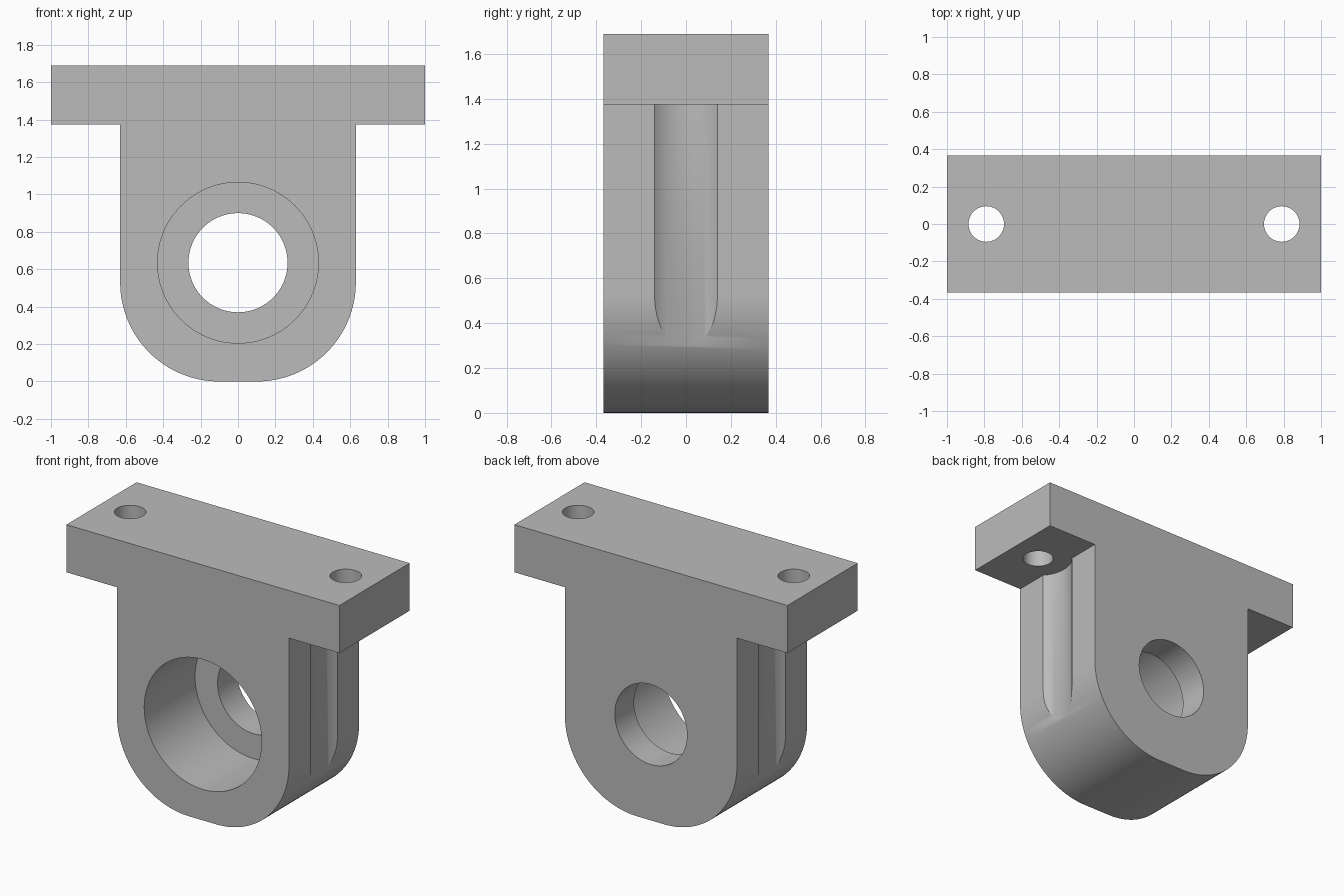
import bpy, bmesh, math
from mathutils import Matrix

cube = bpy.data.objects.get("Cube")
if cube:
    bpy.data.objects.remove(cube, do_unlink=True)

DEPTH = 0.367      # half thickness of the bracket
TOP, LEDGE = 1.69, 1.375
HALF_BODY, CORNER = 0.63, 0.53
BORE_Z = 0.635
BOLT_X = 0.79

grey = bpy.data.materials.new("plain_grey")
grey.use_nodes = True
colour = (0.5, 0.5, 0.5, 1)
grey.diffuse_color = colour
grey.node_tree.nodes["Principled BSDF"].inputs["Base Color"].default_value = colour


def add_object(name, bm):
    bmesh.ops.recalc_face_normals(bm, faces=bm.faces)
    mesh = bpy.data.meshes.new(name)
    bm.to_mesh(mesh)
    bm.free()
    mesh.materials.append(grey)
    obj = bpy.data.objects.new(name, mesh)
    bpy.context.collection.objects.link(obj)
    return obj


def cutter(name, radius, start, end, x=0, along_y=False):
    """Cylinder running from start to end, along z or along y through the bore."""
    bm = bmesh.new()
    bmesh.ops.create_cone(bm, cap_ends=True, segments=96, radius1=radius,
                          radius2=radius, depth=end - start)
    mid = (start + end) / 2
    if along_y:
        place = Matrix.Translation((0, mid, BORE_Z)) @ Matrix.Rotation(math.pi / 2, 4, "X")
    else:
        place = Matrix.Translation((x, 0, mid))
    bm.transform(place)
    obj = add_object(name, bm)
    obj.hide_render = True
    return obj


# Bracket: T-shaped outline with rounded lower corners, extruded front to back
half = [(1, TOP), (1, LEDGE), (HALF_BODY, LEDGE)]
steps = 32
for i in range(steps + 1):
    a = math.pi / 2 * i / steps
    half.append((HALF_BODY - CORNER + CORNER * math.cos(a), CORNER - CORNER * math.sin(a)))
outline = half + [(-x, z) for x, z in reversed(half)]

bm = bmesh.new()
face = bm.faces.new([bm.verts.new((x, -DEPTH, z)) for x, z in outline])
sweep = bmesh.ops.extrude_face_region(bm, geom=[face])
verts = [g for g in sweep["geom"] if isinstance(g, bmesh.types.BMVert)]
bmesh.ops.translate(bm, verts=verts, vec=(0, 2 * DEPTH, 0))
bracket = add_object("bearing_bracket", bm)

# Stepped bore, bolt holes and bolt clearance grooves
cutters = [
    cutter("counterbore_cutter", 0.43, -1, 0.165, along_y=True),
    cutter("bore_cutter", 0.265, -1, 1, along_y=True),
]
for side, s in (("left", 1), ("right", -1)):
    cutters.append(cutter(side + "_bolt_hole_cutter", 0.095, 1, 2, x=s * BOLT_X))
    cutters.append(cutter(side + "_groove_cutter", 0.213, -0.2, LEDGE, x=s * BOLT_X))

bpy.context.view_layer.objects.active = bracket
bracket.select_set(True)
for c in cutters:
    mod = bracket.modifiers.new(c.name, "BOOLEAN")
    mod.operation = "DIFFERENCE"
    mod.solver = "EXACT"
    mod.object = c
    bpy.ops.object.modifier_apply(modifier=mod.name)
for c in cutters:
    bpy.data.objects.remove(c, do_unlink=True)

# Smooth curved walls, crisp edges
bpy.ops.object.select_all(action="DESELECT")
bracket.select_set(True)
bpy.ops.object.shade_smooth_by_angle(angle=math.radians(30))
